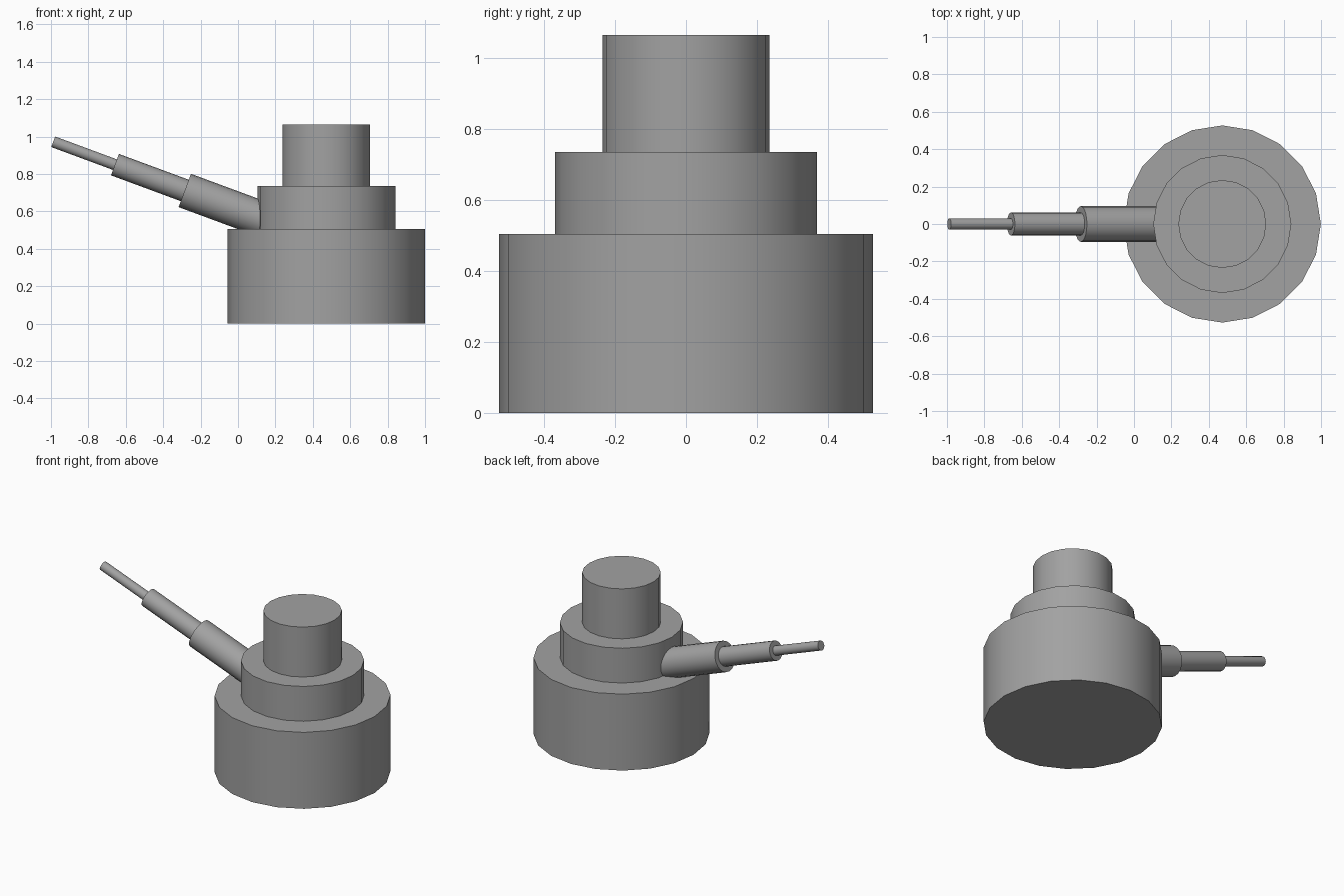
import bpy
import math
from mathutils import Vector

if "Cube" in bpy.data.objects:
    bpy.data.objects.remove(bpy.data.objects["Cube"])

SIDES = 20
CX = 0.472                      # centre of the round body
TILT = math.radians(20.3)       # upward slope of the barrel

grey = bpy.data.materials.new("plain_grey")
grey.diffuse_color = (0.36, 0.36, 0.36, 1)
grey.use_nodes = True
grey.node_tree.nodes["Principled BSDF"].inputs["Base Color"].default_value = grey.diffuse_color


def cylinder(name, start, end, radius):
    """Twenty-sided capped cylinder between two points, with sharp rims."""
    start, end = Vector(start), Vector(end)
    axis = end - start
    bpy.ops.mesh.primitive_cylinder_add(
        vertices=SIDES, radius=radius, depth=axis.length,
        location=(start + end) / 2,
        rotation=(0, math.atan2(axis.x, axis.z), 0))
    obj = bpy.context.object
    obj.name = name
    obj.data.materials.append(grey)
    bpy.ops.object.shade_smooth_by_angle(angle=math.radians(30))
    return obj


# Stacked round body
for name, z0, z1, radius in (
        ("base_drum", 0.0, 0.505, 0.527),
        ("middle_drum", 0.505, 0.735, 0.369),
        ("top_drum", 0.735, 1.065, 0.235)):
    cylinder(name, (CX, 0, z0), (CX, 0, z1), radius)

# Telescoping barrel, measured back along its axis from the tip
tip = Vector((-0.988, 0, 0.972))
back = Vector((math.cos(TILT), 0, -math.sin(TILT)))
for name, near, far, radius in (
        ("barrel_tip", 0.0, 0.352, 0.030),
        ("barrel_middle", 0.352, 0.75, 0.061),
        ("barrel_sleeve", 0.75, 1.25, 0.095)):
    cylinder(name, tip + back * far, tip + back * near, radius)
